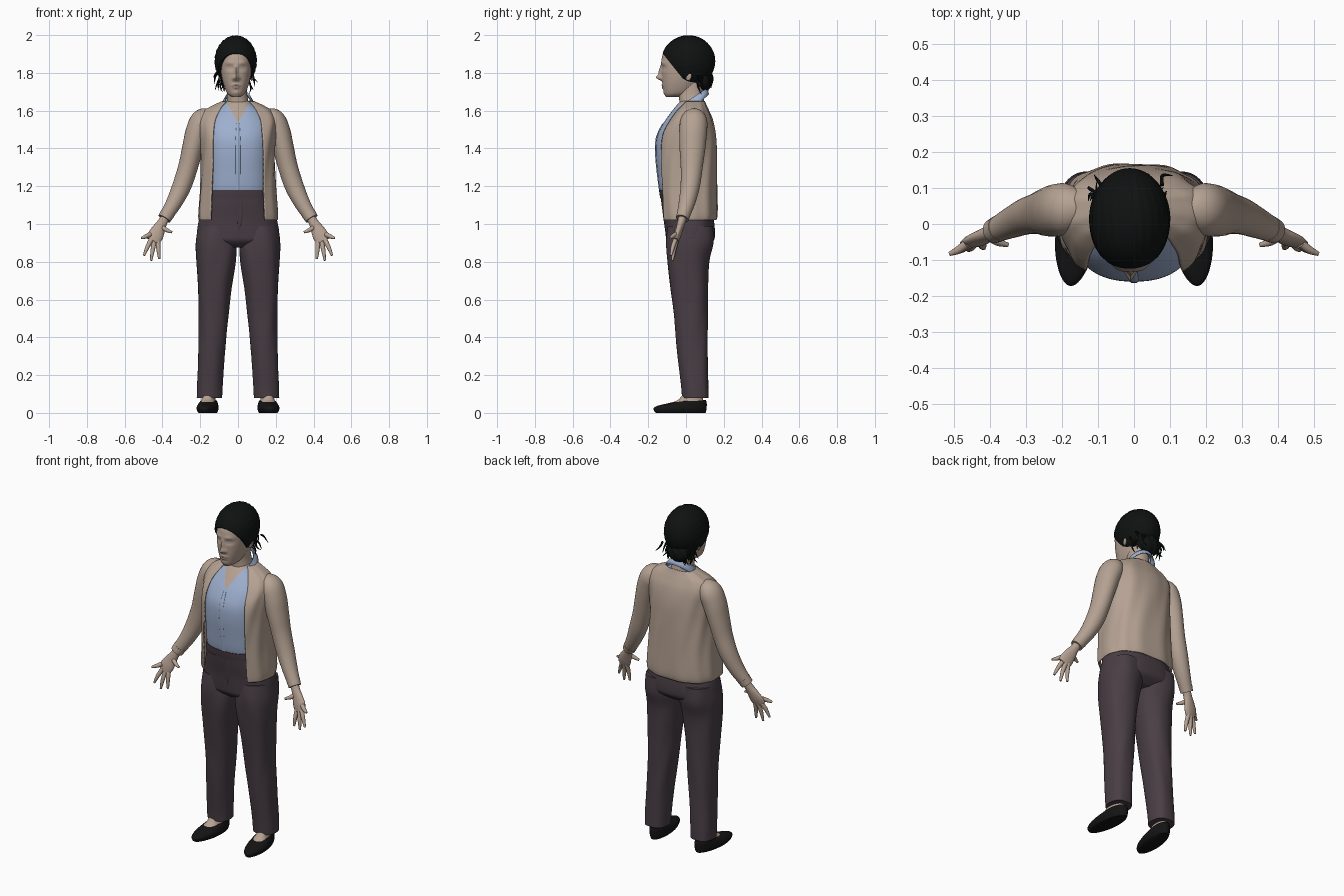
import bpy, bmesh, math, random
from mathutils import Vector

if "Cube" in bpy.data.objects:
    bpy.data.objects.remove(bpy.data.objects["Cube"])
random.seed(4)


def material(name, *rgb):
    m = bpy.data.materials.new(name)
    m.use_nodes = True
    m.diffuse_color = (*rgb, 1)
    node = m.node_tree.nodes["Principled BSDF"]
    node.inputs["Base Color"].default_value = (*rgb, 1)
    node.inputs["Roughness"].default_value = 0.8
    return m


SKIN = material("skin", .47, .36, .29)
LIPS = material("lips", .36, .25, .21)
KNIT = material("beige knit", .46, .36, .29)
SHIRT = material("blue cotton", .34, .43, .62)
CLOTH = material("plum cloth", .066, .048, .059)
HAIR = material("black hair", .005, .006, .006)
SHOE = material("black leather", .007, .007, .007)


def finish(bm, name, *mats):
    bmesh.ops.recalc_face_normals(bm, faces=bm.faces)
    mesh = bpy.data.meshes.new(name)
    bm.to_mesh(mesh)
    bm.free()
    ob = bpy.data.objects.new(name, mesh)
    bpy.context.collection.objects.link(ob)
    for m in mats:
        mesh.materials.append(m)
    bpy.ops.object.select_all(action='DESELECT')
    ob.select_set(True)
    bpy.context.view_layer.objects.active = ob
    bpy.ops.object.shade_smooth_by_angle(angle=math.radians(50))
    return ob


def smooth_rows(rows, steps):
    """Catmull-Rom interpolation between rows of numbers."""
    out = []
    for i in range(len(rows) - 1):
        a, b, c, d = (rows[min(max(i + k, 0), len(rows) - 1)] for k in (-1, 0, 1, 2))
        for s in range(steps):
            t = s / steps
            out.append([q + .5 * t * (r - p + t * (2*p - 5*q + 4*r - u + t * (3*(q - r) + u - p)))
                        for p, q, r, u in zip(a, b, c, d)])
    return out + [list(rows[-1])]


def skin_rings(rings, closed=True, caps=True):
    bm = bmesh.new()
    vs = [[bm.verts.new(p) for p in ring] for ring in rings]
    n = len(vs[0])
    for a, b in zip(vs, vs[1:]):
        for j in range(n if closed else n - 1):
            k = (j + 1) % n
            bm.faces.new((a[j], a[k], b[k], b[j]))
    if caps and closed:
        bm.faces.new(vs[0])
        bm.faces.new(vs[-1])
    return bm


def loft(rows, n=48, e=2.3, steps=5, ripple=0, folds=9, gap=False, caps=True):
    """Rows are z, centre x, half width, front y, back y and (optionally) front gap."""
    rings = []
    for r in smooth_rows(rows, steps):
        z, cx, rx, yf, yb = r[:5]
        start = math.asin(min(1, r[5] / rx) ** (e / 2)) if gap else 0
        ring = []
        for j in range(n):
            t = start + (2*math.pi - 2*start) * j / (n - 1 if gap else n)
            s, c = math.sin(t), math.cos(t)
            k = 1 + ripple * math.sin(folds * t + 2.5 * math.sin(7 * z))
            ring.append((cx + rx * k * math.copysign(abs(s) ** (2/e), s),
                         (yf + yb)/2 - (yb - yf)/2 * k * math.copysign(abs(c) ** (2/e), c), z))
        rings.append(ring)
    return skin_rings(rings, not gap, caps)


def tube(rows, n=16, steps=4):
    """Rows are x, y, z, depth radius and width radius."""
    rows = smooth_rows(rows, steps)
    pts = [Vector(r[:3]) for r in rows]
    rings = []
    for i, r in enumerate(rows):
        tan = (pts[min(i + 1, len(pts) - 1)] - pts[max(i - 1, 0)]).normalized()
        wide = tan.cross(Vector((0, 1, .01))).normalized()
        deep = wide.cross(tan)
        rings.append([pts[i] + deep * r[3] * math.cos(a) + wide * r[4] * math.sin(a)
                      for a in (2*math.pi*j/n for j in range(n))])
    return skin_rings(rings)


def flip(rows, s):
    return [(r[0] * s, *r[1:]) for r in rows]


# Head with sculpted features
def bump(x, z, px, pz, sx, sz, h):
    return h * math.exp(-((x - px)/sx)**2 - ((z - pz)/sz)**2)


HX = -.01
bm = loft([(1.672, HX, .022, -.105, -.03), (1.69, HX, .046, -.114, .02), (1.73, HX, .064, -.122, .06),
           (1.78, HX, .077, -.127, .09), (1.84, HX, .084, -.131, .12), (1.9, HX, .083, -.122, .13),
           (1.95, HX, .068, -.085, .11), (1.98, HX, .035, -.03, .06)], n=104, steps=9)
for v in bm.verts:
    x, z = abs(v.co.x - HX), v.co.z
    if v.co.y < -.05:
        v.co.y -= (bump(x, z, 0, 1.775, .012, .014, .028) + bump(x, z, 0, 1.805, .009, .028, .015)
                   + bump(x, z, .015, 1.77, .008, .009, .008) + bump(x, z, 0, 1.735, .022, .006, .007)
                   + bump(x, z, 0, 1.721, .018, .006, .007) + bump(x, z, 0, 1.695, .02, .012, .004)
                   + bump(x, z, .035, 1.853, .024, .009, .005) + bump(x, z, .034, 1.826, .02, .012, -.011)
                   + bump(x, z, .034, 1.826, .013, .007, .006))
for f in bm.faces:
    c = f.calc_center_median()
    if c.y < -.1 and ((c.x - HX)/.024)**2 + ((c.z - 1.728)/.0115)**2 < 1:
        f.material_index = 1
finish(bm, "head", SKIN, LIPS)
finish(loft([(1.57, 0, .075, -.05, .11), (1.63, 0, .06, -.035, .1), (1.69, -.005, .053, -.04, .09),
             (1.76, HX, .055, -.05, .09)]), "neck", SKIN)
for s, side in ((1, "left"), (-1, "right")):
    bm = bmesh.new()
    bmesh.ops.create_uvsphere(bm, u_segments=16, v_segments=10, radius=1)
    for v in bm.verts:
        v.co = (HX + s * (.083 + .009*v.co.x + .006*v.co.y), .012 + .018*v.co.y, 1.79 + .032*v.co.z)
    finish(bm, side + "_ear", SKIN)

# Hair cap cut along the hairline, with combed ridges
bm = bmesh.new()
bmesh.ops.create_uvsphere(bm, u_segments=96, v_segments=40, radius=1)
for v in bm.verts:
    a = math.atan2(v.co.x, v.co.z)
    k = 1 + .012 * math.sin(26*a + 3*v.co.y) * (1 - v.co.y**2)
    v.co = (-.012 + .112*k*v.co.x, .012 + .143*k*v.co.y, 1.862 + .136*k*v.co.z)
cut = bmesh.ops.bisect_plane(bm, geom=bm.verts[:] + bm.edges[:] + bm.faces[:], plane_co=(0, -.125, 1.905),
                             plane_no=(0, -.15, -.12), clear_outer=True)
bmesh.ops.holes_fill(bm, edges=[g for g in cut["geom_cut"] if isinstance(g, bmesh.types.BMEdge)])
finish(bm, "hair_cap", HAIR)
bm = bmesh.new()
bmesh.ops.create_uvsphere(bm, u_segments=48, v_segments=20, radius=1)
for v in bm.verts:
    k = 1 + .07 * math.sin(8*math.atan2(v.co.y, v.co.x) + 4*v.co.z)
    v.co = (-.02 + .07*k*v.co.x, .098 + .045*k*v.co.y, 1.765 + .06*v.co.z)
finish(bm, "hair_bun", HAIR)
for i in range(22):
    u = random.uniform
    s = -1 if i % 3 else 1
    x, y, z = -.015 + s*u(.02, .095), u(.05, .11), u(1.76, 1.82)
    finish(tube([(x, y, z, .006, .006), (x + s*u(0, .025), y + u(0, .03), z - u(.02, .04), .005, .005),
                 (x + s*u(0, .03), y + u(0, .04), z - u(.05, .08), .001, .001)], 6), "hair_wisp", HAIR)

# Shirt with an open neck cut as faces
bm = loft([(1.12, 0, .16, -.115, .11), (1.18, 0, .168, -.14, .12), (1.28, 0, .168, -.152, .12),
           (1.38, 0, .17, -.16, .12), (1.46, 0, .17, -.154, .12), (1.53, 0, .165, -.122, .12),
           (1.59, 0, .13, -.08, .11), (1.63, 0, .085, -.048, .1), (1.65, 0, .06, -.03, .095)], n=72)
for s in (1, -1):
    bmesh.ops.bisect_plane(bm, geom=bm.verts[:] + bm.edges[:] + bm.faces[:],
                           plane_co=(0, 0, 1.535), plane_no=(s, 0, -.55))
for f in bm.faces:
    c = f.calc_center_median()
    if c.y < .02 and abs(c.x) < .55 * (c.z - 1.535):
        f.material_index = 1
finish(bm, "shirt", SHIRT, SKIN)
finish(tube([(0, -.139, 1.18, .004, .012), (0, -.152, 1.28, .004, .012), (0, -.16, 1.38, .004, .012),
             (0, -.155, 1.46, .004, .012), (0, -.122, 1.53, .004, .008)], 8), "shirt_placket", SHIRT)

# Folded collar
rings = []
for rx, front, back, z, drop in ((.062, .075, .07, 1.652, .045), (.068, .09, .074, 1.664, .05),
                                 (.082, .13, .086, 1.632, .075), (.095, .155, .095, 1.605, .082)):
    ring = []
    for j in range(41):
        t = .22 + (2*math.pi - .44) * j / 40
        c = math.cos(t)
        ring.append((rx * math.sin(t), .028 - (front if c > 0 else back) * c, z - drop * c))
    rings.append(ring)
collar = finish(skin_rings(rings, closed=False), "shirt_collar", SHIRT)

# Open cardigan
cardigan = finish(loft([
    (1.02, 0, .208, -.145, .162, .145), (1.06, 0, .21, -.148, .168, .142), (1.2, 0, .2, -.155, .166, .138),
    (1.36, 0, .195, -.162, .163, .135), (1.47, 0, .2, -.15, .157, .132), (1.55, 0, .205, -.1, .142, .122),
    (1.6, 0, .178, -.058, .122, .1), (1.63, 0, .13, -.03, .108, .082), (1.65, 0, .085, -.01, .1, .06)],
    n=90, e=2.5, ripple=.012, folds=11, gap=True), "cardigan", KNIT)
for ob, t in ((collar, .006), (cardigan, .008)):
    mod = ob.modifiers.new("cloth thickness", 'SOLIDIFY')
    mod.thickness = t

# Trousers: hips, waistband and fly
finish(loft([(1.18, 0, .166, -.136, .118), (1.1, 0, .184, -.127, .13), (1.02, 0, .207, -.114, .148),
             (.95, 0, .218, -.108, .154), (.91, 0, .212, -.1, .145), (.875, 0, .13, -.06, .1)],
            n=64, ripple=.005), "trouser_hips", CLOTH)
finish(loft([(1.135, 0, .181, -.136, .126), (1.158, 0, .176, -.14, .124), (1.18, 0, .171, -.143, .122)],
            n=64), "trouser_waistband", CLOTH)
finish(tube([(.012, -.13, 1.14, .004, .014), (.012, -.117, 1.04, .004, .014),
             (0, -.107, .96, .003, .004)], 8), "trouser_fly", CLOTH)

for s, side in ((1, "left"), (-1, "right")):
    # Trouser leg
    leg = loft([(.99, .112, .098, -.095, .145), (.9, .114, .108, -.105, .145), (.8, .116, .104, -.1, .122),
                (.65, .124, .088, -.082, .116), (.5, .13, .079, -.063, .115), (.3, .141, .07, -.044, .116),
                (.15, .149, .068, -.026, .119), (.08, .151, .067, -.02, .12)],
               n=56, steps=8, ripple=.016, folds=5)
    for v in leg.verts:
        v.co.x *= s
    finish(leg, side + "_trouser_leg", CLOTH)

    # Foot and flat shoe
    foot = loft([(.03, 0, .043, -.1, .098), (.055, 0, .04, -.07, .096), (.075, 0, .036, -.035, .09),
                 (.13, 0, .034, .005, .09)])
    shoe = loft([(0, 0, .046, -.158, .103), (.006, 0, .051, -.166, .106), (.022, 0, .057, -.172, .109),
                 (.036, 0, .055, -.155, .11), (.05, 0, .05, -.1, .109), (.062, 0, .044, -.045, .104)], e=2)
    for part, name, mat in ((foot, "foot", SKIN), (shoe, "shoe", SHOE)):
        for v in part.verts:
            # The heel collar is higher and the toes turn outward
            if part == shoe and v.co.z > .03:
                v.co.z += .1 * max(0, v.co.y - .04)
            v.co.x = s * (v.co.x * (1 - .9 * max(0, -v.co.y - .06)) + .158 - .1 * v.co.y)
        finish(part, side + "_" + name, mat)

    # Sleeve and cuff
    finish(tube(flip([(.14, .045, 1.575, .045, .04), (.185, .042, 1.55, .07, .062), (.215, .038, 1.49, .073, .062),
                      (.24, .034, 1.4, .068, .056), (.265, .03, 1.3, .058, .052), (.298, .022, 1.2, .051, .05),
                      (.34, .004, 1.11, .043, .042), (.386, -.018, 1.035, .033, .034)], s), 28, 6),
           side + "_sleeve", KNIT)
    finish(tube(flip([(.372, -.011, 1.057, .037, .038), (.39, -.02, 1.028, .034, .035)], s), 24),
           side + "_cuff", KNIT)

    # Hand with spread fingers
    finish(tube(flip([(.37, -.011, 1.06, .024, .026), (.398, -.024, 1.012, .021, .025),
                      (.418, -.034, .975, .019, .034), (.437, -.045, .938, .017, .041),
                      (.452, -.054, .91, .012, .036)], s), 20), side + "_palm", SKIN)
    fingers = {"thumb": ((.405, -.034, .985), (.378, -.05, .968), (.35, -.058, .956)),
               "index": ((.425, -.046, .92), (.421, -.06, .865), (.417, -.066, .815)),
               "middle": ((.442, -.05, .913), (.452, -.064, .86), (.46, -.072, .806)),
               "ring": ((.458, -.055, .92), (.48, -.07, .877), (.498, -.079, .833)),
               "little": ((.465, -.055, .945), (.488, -.072, .934), (.512, -.083, .925))}
    for name, (a, b, c) in fingers.items():
        finish(tube(flip([(*a, .012, .013), (*b, .011, .011), (*c, .006, .006)], s), 12),
               side + "_" + name, SKIN)
